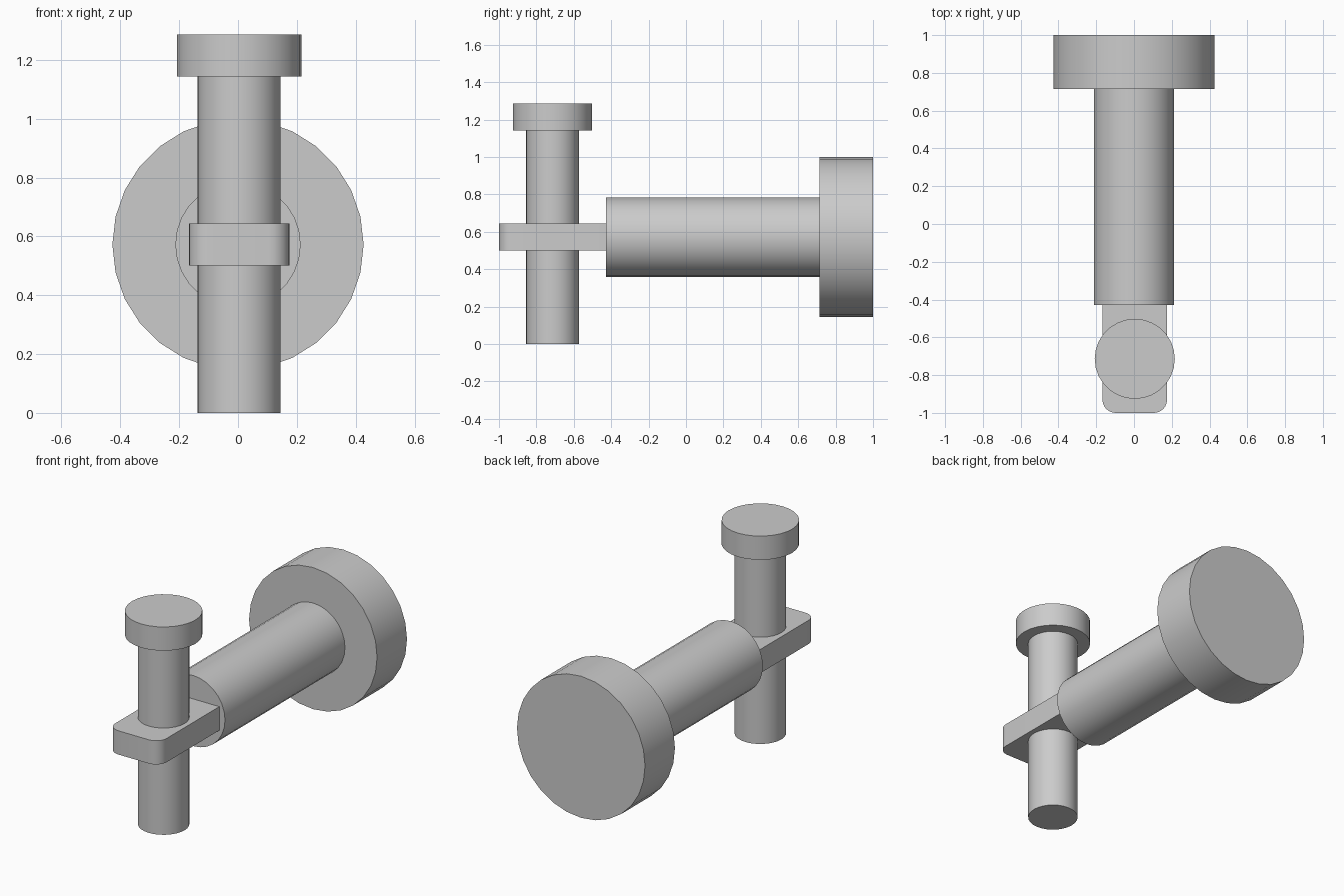
import bpy, bmesh, math
from mathutils import Matrix, Vector

cube = bpy.data.objects.get("Cube")
if cube:
    bpy.data.objects.remove(cube, do_unlink=True)

SIDES = 28
GREY = (0.6, 0.6, 0.6, 1)
steel = bpy.data.materials.new("plain grey")
steel.use_nodes = True
steel.diffuse_color = GREY
steel.node_tree.nodes["Principled BSDF"].inputs["Base Color"].default_value = GREY


def finish(name, bm, matrix):
    """Turn a bmesh into a smooth-sided object with crisp edges."""
    bmesh.ops.recalc_face_normals(bm, faces=bm.faces)
    bm.transform(matrix)
    mesh = bpy.data.meshes.new(name)
    bm.to_mesh(mesh)
    bm.free()
    mesh.materials.append(steel)
    obj = bpy.data.objects.new(name, mesh)
    bpy.context.collection.objects.link(obj)
    bpy.ops.object.select_all(action='DESELECT')
    obj.select_set(True)
    bpy.context.view_layer.objects.active = obj
    bpy.ops.object.shade_smooth_by_angle(angle=math.radians(30))
    return obj


def headed_pin(name, shaft_r, head_r, shaft_len, total_len, matrix):
    """Turned pin along +z: a round shaft ending in a wider disc head."""
    bm = bmesh.new()
    profile = [(shaft_r, 0), (shaft_r, shaft_len), (head_r, shaft_len), (head_r, total_len)]
    rings = []
    for r, z in profile:
        angles = [math.tau * i / SIDES for i in range(SIDES)]
        rings.append([bm.verts.new((r * math.cos(a), r * math.sin(a), z)) for a in angles])
    for low, high in zip(rings, rings[1:]):
        for i in range(SIDES):
            j = (i + 1) % SIDES
            bm.faces.new((low[i], low[j], high[j], high[i]))
    bm.faces.new(rings[0])
    bm.faces.new(rings[-1])
    return finish(name, bm, matrix)


# Large horizontal pin, head at the back
AXIS_Z = 0.572
headed_pin("main_pin", 0.213, 0.427, 1.143, 1.428,
           Matrix.Translation((0, -0.428, AXIS_Z)) @ Matrix.Rotation(-math.pi / 2, 4, 'X'))

# Small upright pin passing through the tab
headed_pin("cross_pin", 0.141, 0.212, 1.143, 1.286, Matrix.Translation((0.004, -0.714, 0)))

# Flat tab with two rounded front corners, seated in the end of the main pin
bm = bmesh.new()
bmesh.ops.create_cube(bm, size=1)
bmesh.ops.scale(bm, vec=Vector((0.342, 0.58, 0.143)), verts=bm.verts)
corners = [e for e in bm.edges if all(v.co.y < 0 for v in e.verts)
           and abs(e.verts[0].co.z - e.verts[1].co.z) > 0.1]
bmesh.ops.bevel(bm, geom=corners, offset=0.07, segments=6, profile=0.5, affect='EDGES')
finish("tab", bm, Matrix.Translation((0.004, -0.71, AXIS_Z)))
